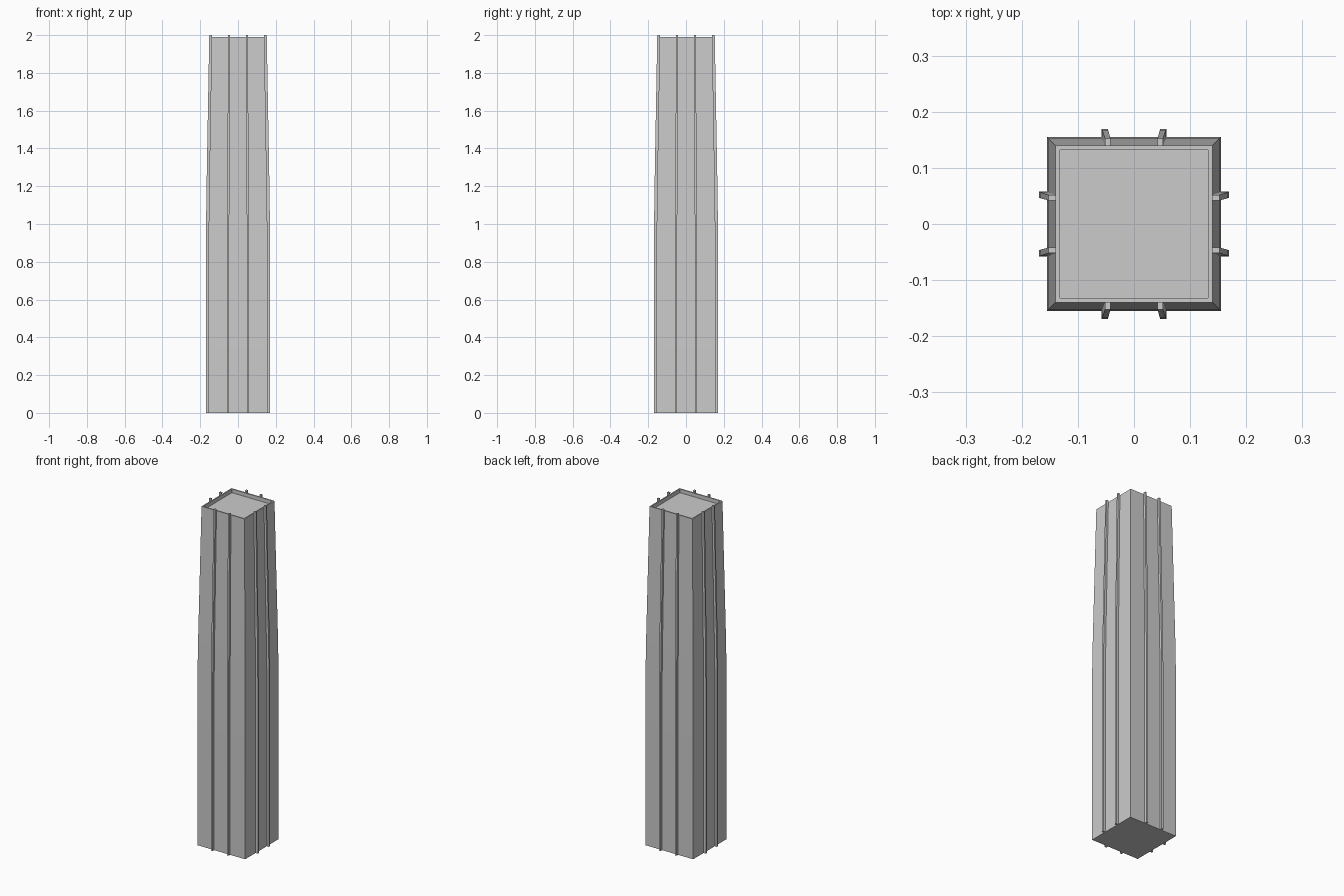
import bpy
import math
from mathutils import Matrix, Vector

if "Cube" in bpy.data.objects:
    bpy.data.objects.remove(bpy.data.objects["Cube"])

# height, scale of the plan: straight shaft, soft bend, then taper
PROFILE = [(0.0, 1.0), (1.0, 1.0), (1.2, 0.985)]
TOP_SCALE = 0.9
HALF = 0.155
ROOF = 1.99


def rect(x0, x1, y0, y1, s, z):
    return [Vector((x * s, y * s, z)) for x, y in ((x0, y0), (x1, y0), (x1, y1), (x0, y1))]


def loft(name, rings, turn=0.0):
    """Join four-sided rings into a closed solid."""
    rot = Matrix.Rotation(turn, 4, 'Z')
    verts = [rot @ v for ring in rings for v in ring]
    faces = [(3, 2, 1, 0)]
    for r in range(len(rings) - 1):
        a = r * 4
        for i in range(4):
            j = (i + 1) % 4
            faces.append((a + i, a + j, a + 4 + j, a + 4 + i))
    n = len(verts)
    faces.append((n - 4, n - 3, n - 2, n - 1))
    mesh = bpy.data.meshes.new(name)
    mesh.from_pydata(verts, [], faces)
    obj = bpy.data.objects.new(name, mesh)
    bpy.context.collection.objects.link(obj)
    bpy.ops.object.select_all(action='DESELECT')
    obj.select_set(True)
    bpy.context.view_layer.objects.active = obj
    bpy.ops.object.shade_smooth_by_angle(angle=math.radians(30))
    return obj


# Tower shaft with a thin parapet around a sunken roof
rings = [rect(-HALF, HALF, -HALF, HALF, s, z) for z, s in PROFILE + [(ROOF, TOP_SCALE)]]
inner = 0.132
rings += [rect(-inner, inner, -inner, inner, 1, z) for z in (ROOF, 1.968)]
loft("tower_shaft", rings)

# Two vertical fins per side, following the taper and rising past the parapet
for side in range(4):
    for k, x in enumerate((-0.052, 0.052)):
        rings = [rect(x - 0.0055, x + 0.0055, -0.169, -0.154, s, z)
                 for z, s in PROFILE + [(2.0, TOP_SCALE)]]
        loft(f"fin_{side}_{k}", rings, side * math.pi / 2)
